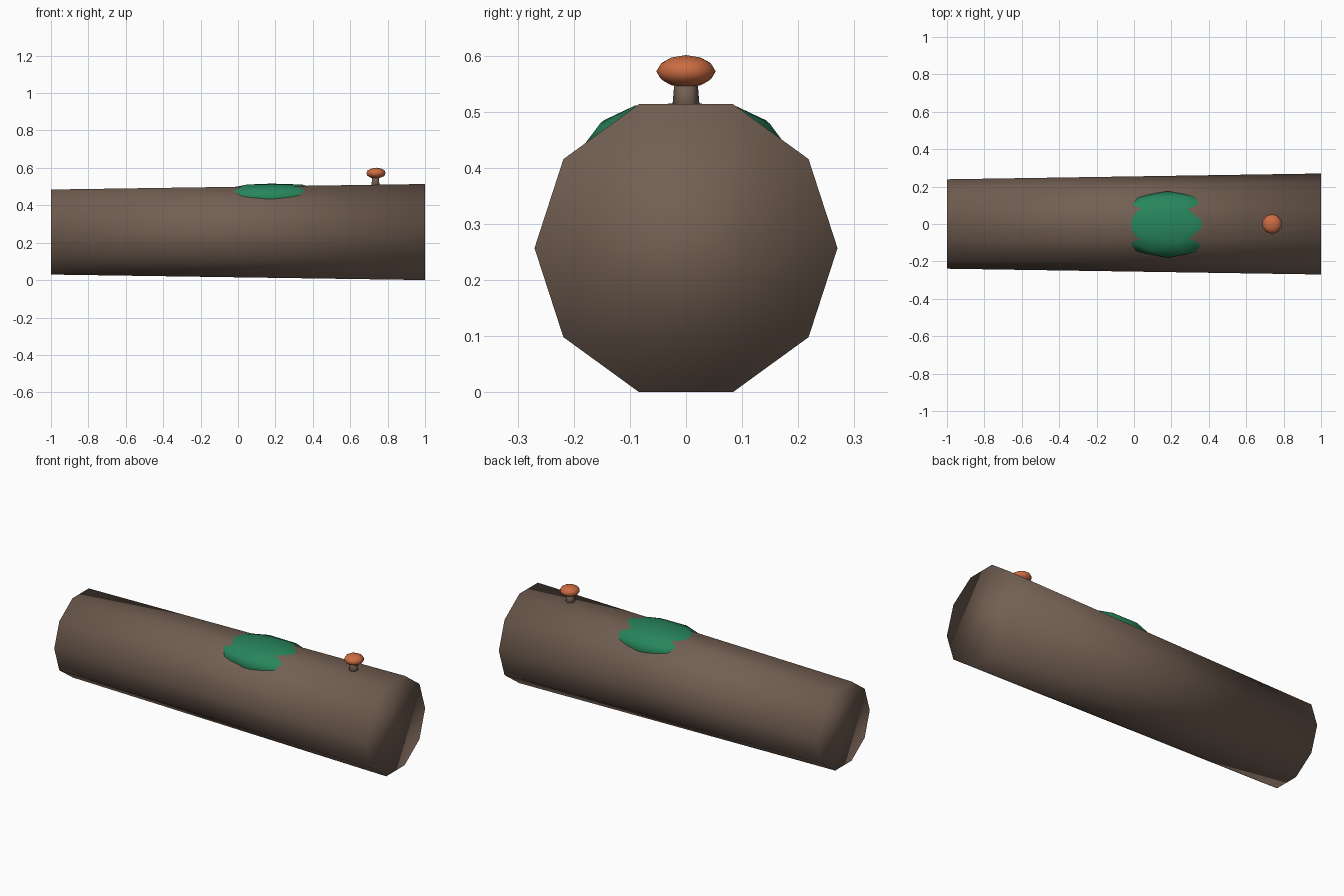
import bpy
import bmesh
from math import pi
from mathutils import Matrix

if "Cube" in bpy.data.objects:
    bpy.data.objects.remove(bpy.data.objects["Cube"])


def material(name, colour):
    mat = bpy.data.materials.new(name)
    mat.use_nodes = True
    mat.diffuse_color = (*colour, 1)
    bsdf = mat.node_tree.nodes["Principled BSDF"]
    bsdf.inputs["Base Color"].default_value = (*colour, 1)
    bsdf.inputs["Roughness"].default_value = 0.9
    return mat


def finish(bm, name, mat):
    for face in bm.faces:
        face.smooth = True
    mesh = bpy.data.meshes.new(name)
    bm.to_mesh(mesh)
    bm.free()
    mesh.materials.append(mat)
    obj = bpy.data.objects.new(name, mesh)
    bpy.context.collection.objects.link(obj)


def cone(name, mat, sides, r_low, r_high, length, matrix):
    bm = bmesh.new()
    bmesh.ops.create_cone(bm, cap_ends=True, cap_tris=False, segments=sides,
                          radius1=r_low, radius2=r_high, depth=length, matrix=matrix)
    finish(bm, name, mat)


def blob(name, mat, centre, radii, ceiling):
    """Low-poly ellipsoid whose top is flattened at the ceiling height."""
    bm = bmesh.new()
    bmesh.ops.create_icosphere(
        bm, subdivisions=2, radius=1,
        matrix=Matrix.Translation(centre) @ Matrix.Diagonal((*radii, 1)))
    for v in bm.verts:
        v.co.z = min(v.co.z, ceiling)
    finish(bm, name, mat)


bark = material("bark brown", (0.17, 0.115, 0.085))
moss = material("moss green", (0.02, 0.235, 0.105))
cap = material("mushroom orange", (0.6, 0.15, 0.055))

# Tapered ten-sided log lying along x
cone("log", bark, 10, 0.239, 0.27, 2,
     Matrix.Translation((0, 0, 0.257)) @ Matrix.Rotation(pi / 2, 4, "Y"))

# Moss cushion draped over the top of the log
blob("moss_patch", moss, (0.18, -0.002, 0.443), (0.31, 0.178, 0.08), 0.516)

# Small mushroom near the thick end
cone("mushroom_stem", bark, 6, 0.026, 0.02, 0.07,
     Matrix.Translation((0.735, 0, 0.525)))
blob("mushroom_cap", cap, (0.738, 0, 0.572), (0.053, 0.053, 0.029), 1)
